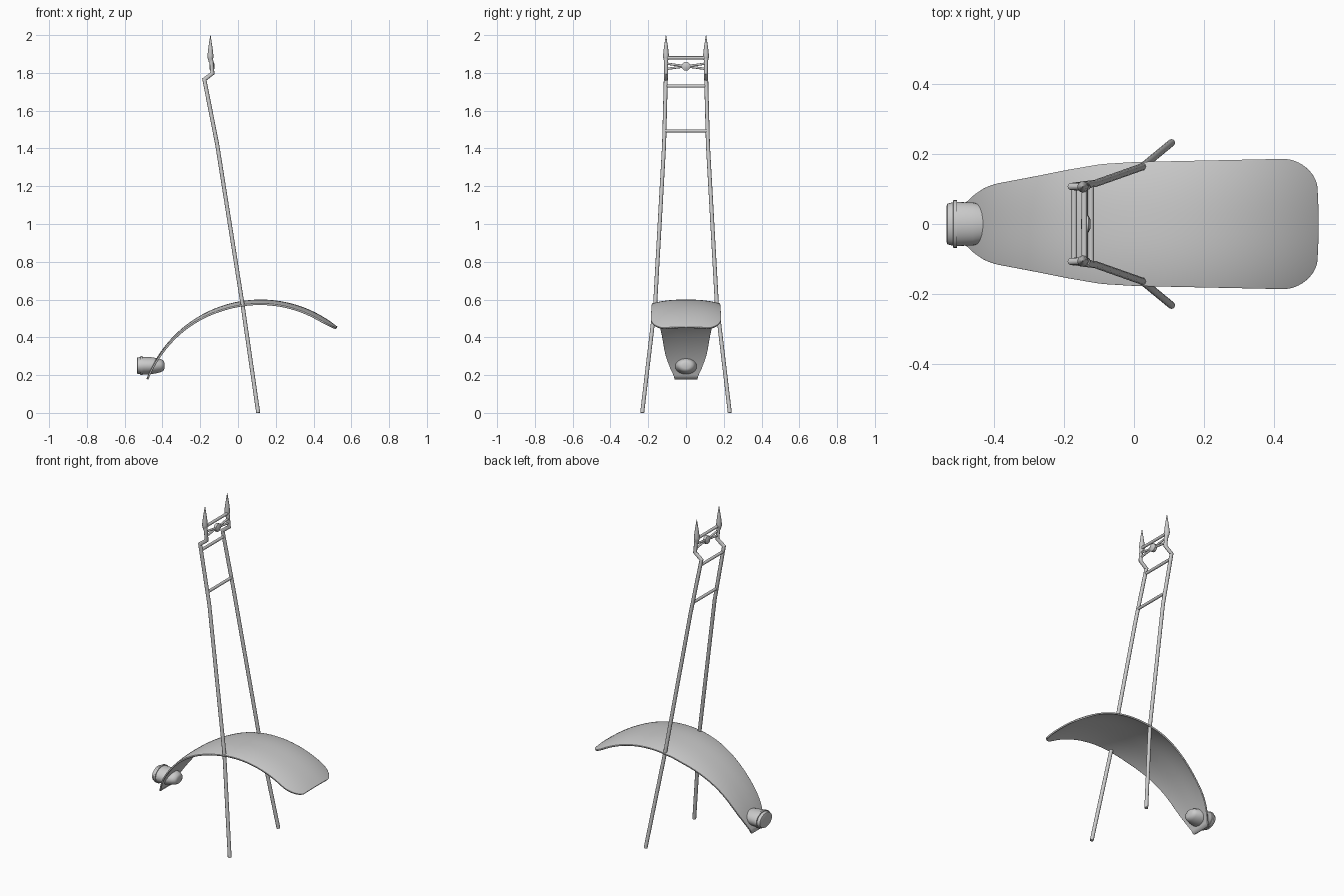
import bpy, bmesh, math
from mathutils import Vector

cube = bpy.data.objects.get("Cube")
if cube:
    bpy.data.objects.remove(cube, do_unlink=True)

grey = bpy.data.materials.new("light grey metal")
grey.use_nodes = True
grey.diffuse_color = (0.6, 0.6, 0.6, 1)
grey.node_tree.nodes["Principled BSDF"].inputs["Base Color"].default_value = (0.6, 0.6, 0.6, 1)


def finish(name, bm, angle=40):
    bmesh.ops.recalc_face_normals(bm, faces=bm.faces)
    mesh = bpy.data.meshes.new(name)
    bm.to_mesh(mesh)
    bm.free()
    mesh.materials.append(grey)
    obj = bpy.data.objects.new(name, mesh)
    bpy.context.collection.objects.link(obj)
    bpy.ops.object.select_all(action='DESELECT')
    bpy.context.view_layer.objects.active = obj
    obj.select_set(True)
    bpy.ops.object.shade_smooth_by_angle(angle=math.radians(angle))
    return obj


def loft(name, rings, angle=40):
    """Skin a list of equal point rings and cap both ends."""
    bm = bmesh.new()
    loops = [[bm.verts.new(p) for p in ring] for ring in rings]
    for a, b in zip(loops, loops[1:]):
        n = len(a)
        for i in range(n):
            j = (i + 1) % n
            bm.faces.new((a[i], a[j], b[j], b[i]))
    bm.faces.new(loops[0])
    bm.faces.new(loops[-1])
    return finish(name, bm, angle)


def tube(name, points, radius, sides=12):
    """Round bar with mitred bends."""
    pts = [Vector(p) for p in points]
    rings = []
    for i, p in enumerate(pts):
        before = (p - pts[i - 1]).normalized() if i else None
        after = (pts[i + 1] - p).normalized() if i < len(pts) - 1 else None
        d = ((before or after) + (after or before)).normalized()
        side = Vector((0, 1, 0)) if abs(d.y) < 0.7 else Vector((1, 0, 0))
        u = (side - d * side.dot(d)).normalized()
        v = d.cross(u)
        stretch = 1 / max(0.5, d.dot(after or before))
        rings.append([p + radius * (u * math.cos(t) + v * stretch * math.sin(t))
                      for t in (math.tau * k / sides for k in range(sides))])
    return loft(name, rings)


def turned(name, profile, centre, axis, squash=1.0, sides=32):
    """Turned part along x or z; the profile lists (position, radius)."""
    rings = []
    c = Vector(centre)
    for h, r in profile:
        ring = []
        for k in range(sides):
            t = math.tau * k / sides
            a, b = r * math.cos(t), r * math.sin(t)
            ring.append(c + (Vector((h, a, b * squash)) if axis == 'x' else Vector((a, b * squash, h))))
        rings.append(ring)
    return loft(name, rings)


# Fender: crowned sheet swept along an arc, narrowing to the tail
R, CX, CZ = 0.645, 0.12, -0.045
OUTLINE = [(-0.5, 0.055), (-0.48, 0.062), (-0.46, 0.083), (-0.43, 0.104), (-0.4, 0.115),
           (-0.3, 0.134), (-0.2, 0.154), (-0.1, 0.171), (0, 0.177), (0.44, 0.186), (0.6, 0.188)]


def half_width(x):
    for (x0, w0), (x1, w1) in zip(OUTLINE, OUTLINE[1:]):
        if x <= x1:
            w = w0 + (w1 - w0) * (x - x0) / (x1 - x0)
            break
    corner = min(1, max(0, (x - 0.435) / 0.093))
    return w - 0.088 * (1 - math.sqrt(1 - corner ** 2))


bm = bmesh.new()
rows = []
STEPS, ACROSS = 72, 20
start, end = math.radians(159.6), math.radians(50.9)
for i in range(STEPS + 1):
    s = i / STEPS
    s = 1 - (1 - s) ** 1.4
    ang = start + (end - start) * s
    w = half_width(CX + R * math.cos(ang))
    row = []
    for k in range(ACROSS + 1):
        y = w * math.sin(math.pi * (k / ACROSS - 0.5))
        r = R - 0.022 * abs(y / 0.185) ** 2.5
        row.append(bm.verts.new((CX + r * math.cos(ang), y, CZ + r * math.sin(ang))))
    rows.append(row)
for a, b in zip(rows, rows[1:]):
    for k in range(ACROSS):
        bm.faces.new((a[k], a[k + 1], b[k + 1], b[k]))
fender = finish("fender", bm)
if fender.data.polygons[len(fender.data.polygons) // 2].normal.z < 0:
    fender.data.flip_normals()
shell = fender.modifiers.new("thickness", 'SOLIDIFY')
shell.thickness = 0.009
shell.offset = -1

# Tail lamp: oval housing with a rim and a lens
turned("tail_lamp",
       [(-0.535, 0.052), (-0.533, 0.058), (-0.517, 0.062), (-0.516, 0.068), (-0.506, 0.068),
        (-0.505, 0.063), (-0.46, 0.061), (-0.435, 0.055), (-0.41, 0.047), (-0.395, 0.037), (-0.39, 0.022)],
       (0, 0, 0.25), 'x', squash=0.74)

# Uprights, finials and crossed braces, mirrored left and right
for side, label in ((1, "left"), (-1, "right")):
    tube(label + "_upright",
         [(0.107, side * 0.232, 0), (0.023, side * 0.163, 0.58), (-0.11, side * 0.116, 1.42),
          (-0.178, side * 0.107, 1.765), (-0.135, side * 0.106, 1.798), (-0.143, side * 0.106, 1.88)], 0.0105)
    turned(label + "_finial",
           [(1.855, 0.008), (1.88, 0.015), (1.89, 0.016), (1.93, 0.0115), (1.998, 0.0012)],
           (-0.146, side * 0.106, 0), 'z', sides=12)
    tube(label + "_brace", [(-0.138, -0.104, 1.835 - side * 0.014), (-0.138, 0.104, 1.835 + side * 0.014)], 0.006)

# Rungs across the uprights
for name, x, y, z in (("lower_rung", -0.123, 0.113, 1.493), ("middle_rung", -0.171, 0.107, 1.73),
                      ("top_rung", -0.142, 0.106, 1.88)):
    tube(name, [(x, -y, z), (x, y, z)], 0.0085)

# Boss where the braces cross
turned("brace_boss", [(-0.014, 0.012), (-0.008, 0.024), (0.008, 0.024), (0.014, 0.012)],
       (-0.138, 0, 1.835), 'x', sides=12)
